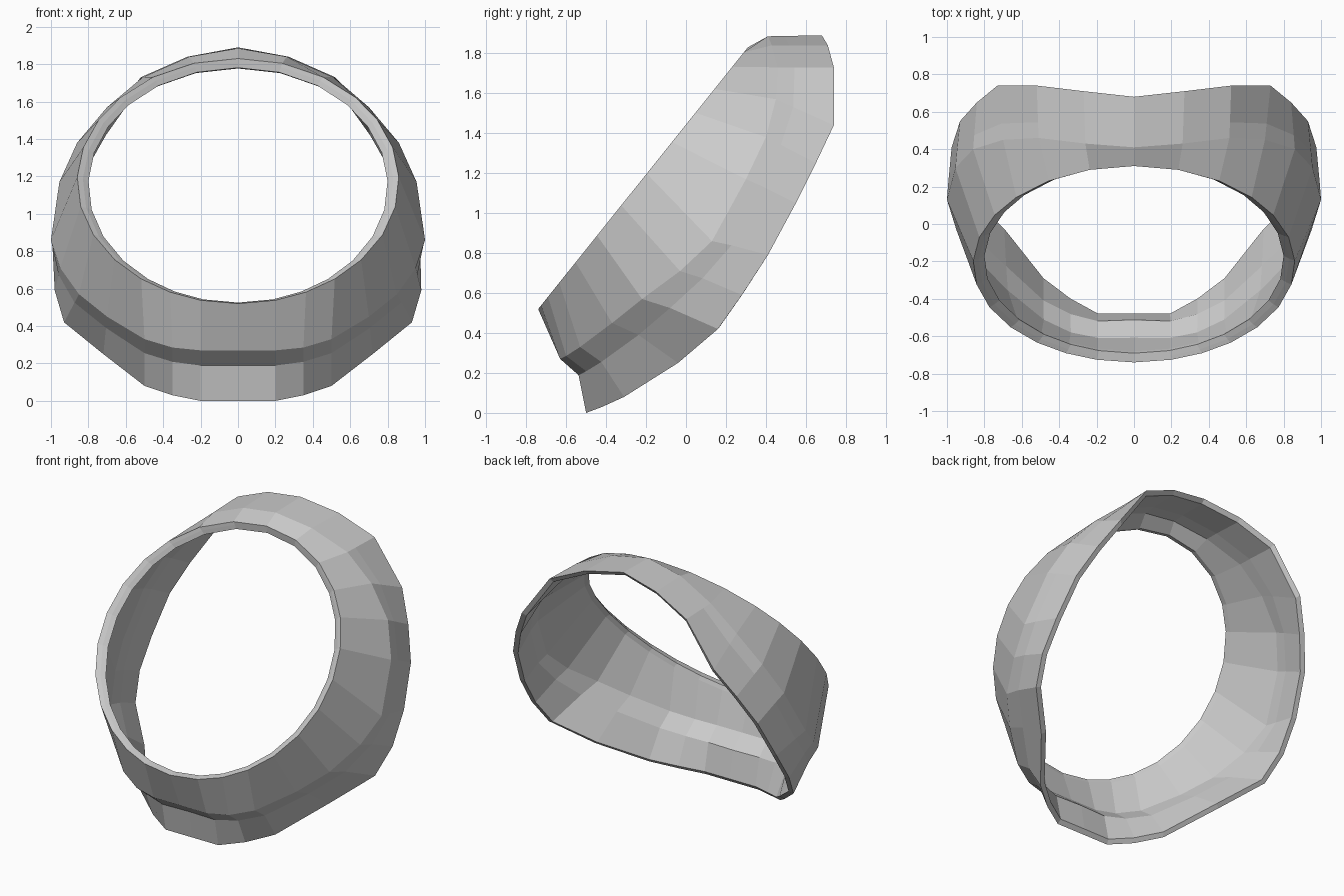
import bpy, bmesh
from math import sin, cos, radians
from mathutils import Vector

if "Cube" in bpy.data.objects:
    bpy.data.objects.remove(bpy.data.objects["Cube"])

# Half stations run from the bottom centre, round the +x side, to the top centre
ANGLES = [0, 13.5, 25, 37, 50, 64, 78, 92, 106, 120, 133, 148, 164, 180]

REAR = [(0, -.50, 0), (.20, -.50, 0), (.35, -.42, .03), (.50, -.31, .08),
        (.72, -.04, .25), (.93, .16, .42), (.98, .28, .59), (.975, .41, .79),
        (.93, .55, 1.05), (.84, .65, 1.25), (.73, .74, 1.44),
        (.52, .74, 1.73), (.27, .71, 1.84), (0, .68, 1.89)]

RIDGE = [(0, -.63, .27), (.20, -.63, .27), (.35, -.60, .285), (.50, -.53, .33),
         (.70, -.37, .45), (.85, -.22, .57), (.95, -.03, .71), (1.0, .13, .86),
         (.955, .30, 1.17), (.86, .40, 1.38), (.70, .45, 1.57),
         (.51, .46, 1.73), (.26, .43, 1.84), (0, .41, 1.885)]

CENTRE = Vector((0, -.215, 1.175))
UP = Vector((0, .625, .78))         # in-plane up of the tilted front opening
OUT = Vector((0, -.78, .625))       # direction the opening faces


def ring(rx, rz, depth):
    """Tilted elliptical half ring, pushed back by depth."""
    return [CENTRE - OUT * depth + Vector((rx * sin(radians(a)), 0, 0))
            - UP * rz * cos(radians(a)) for a in ANGLES]


def inset(loop, amount):
    """Move a half loop towards the axis of the opening."""
    result = []
    for p in loop:
        axis_pt = CENTRE + OUT * (p - CENTRE).dot(OUT)
        result.append(p + (axis_pt - p).normalized() * amount)
    return result


rear = [Vector(p) for p in REAR]
ridge = [Vector(p) for p in RIDGE]
# Crease under the ridge: a step that fades out towards the top
crease = [a.lerp(b, .3) + Vector((0, .06 * max(0, 1 - i / 9), 0))
          for i, (a, b) in enumerate(zip(ridge, rear))]

# Closed section: front rim, outer skin, rear edge, inner skin, stepped lip
loops = [ring(.86, .84, 0), ridge, crease, rear,
         inset(rear, .035), inset(crease, .03), inset(ridge, .035),
         ring(.82, .82, .06), ring(.80, .805, .035), ring(.83, .825, .015)]

bm = bmesh.new()
rows = []
for half in loops:
    mirrored = [Vector((-p.x, p.y, p.z)) for p in half[-2:0:-1]]
    rows.append([bm.verts.new(p) for p in half + mirrored])
n = len(rows[0])
for r, row in enumerate(rows):
    nxt = rows[(r + 1) % len(rows)]
    for i in range(n):
        j = (i + 1) % n
        bm.faces.new((row[i], row[j], nxt[j], nxt[i]))
bmesh.ops.recalc_face_normals(bm, faces=bm.faces)

# Neck collar shell, flat shaded
mesh = bpy.data.meshes.new("collar_shell")
bm.to_mesh(mesh)
bm.free()
bpy.context.collection.objects.link(bpy.data.objects.new("collar_shell", mesh))
